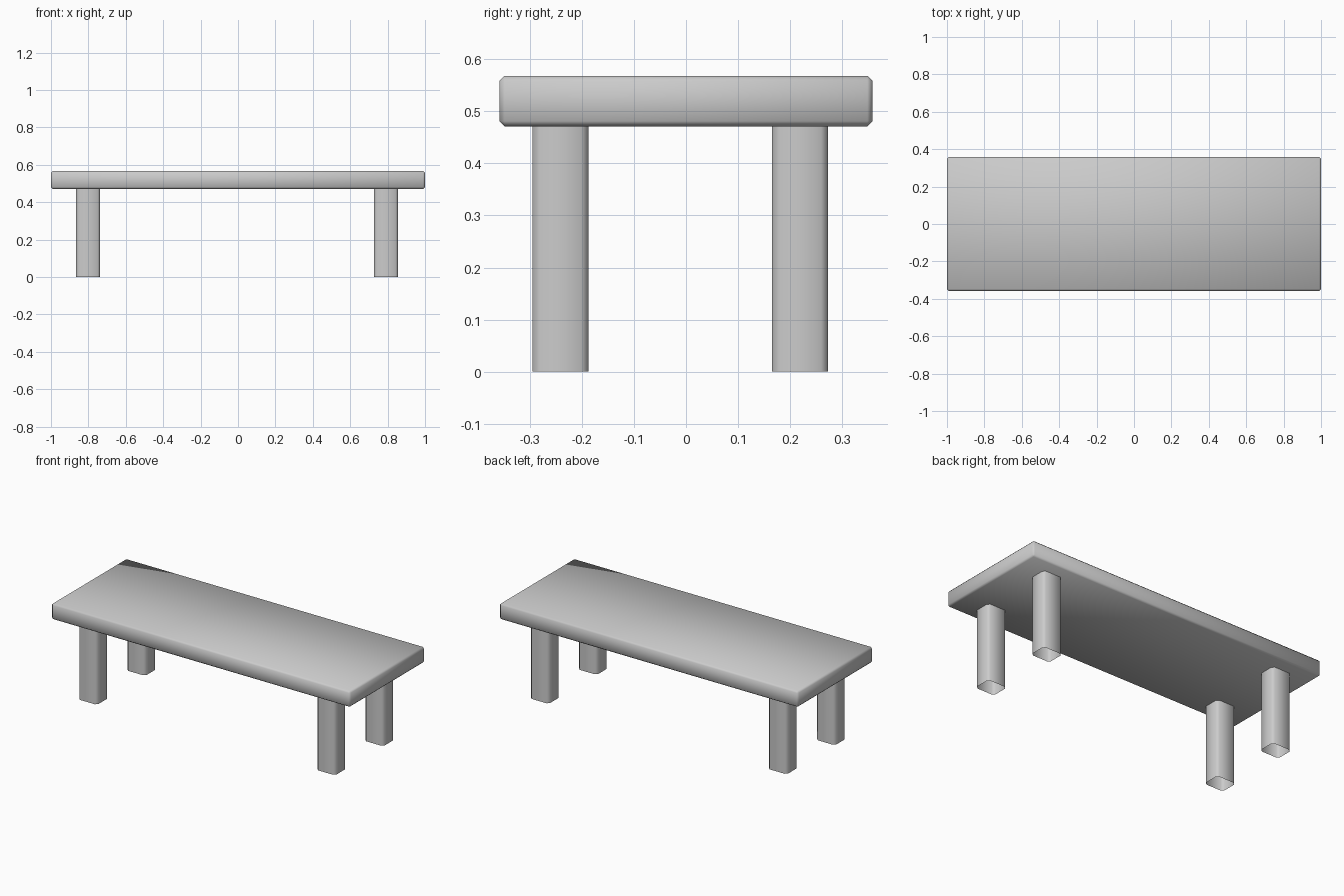
import bpy, bmesh, math

if "Cube" in bpy.data.objects:
    bpy.data.objects.remove(bpy.data.objects["Cube"])


def rounded_box(name, lo, hi, bevel, vertical_only=False, open_ends=False):
    """Box between two corners with chamfered edges, optionally an open tube."""
    bm = bmesh.new()
    bmesh.ops.create_cube(bm, size=1)
    for v in bm.verts:
        v.co = [l + (c + 0.5) * (h - l) for c, l, h in zip(v.co, lo, hi)]
    edges = [e for e in bm.edges
             if not vertical_only or abs(e.verts[0].co.z - e.verts[1].co.z) > 1e-4]
    bmesh.ops.bevel(bm, geom=edges, offset=bevel, segments=1, affect='EDGES')
    if open_ends:
        bm.normal_update()
        caps = [f for f in bm.faces if abs(f.normal.z) > 0.9]
        bmesh.ops.delete(bm, geom=caps, context='FACES')
    mesh = bpy.data.meshes.new(name)
    bm.to_mesh(mesh)
    bm.free()
    obj = bpy.data.objects.new(name, mesh)
    bpy.context.collection.objects.link(obj)
    bpy.ops.object.select_all(action='DESELECT')
    obj.select_set(True)
    bpy.context.view_layer.objects.active = obj
    bpy.ops.object.shade_smooth_by_angle(angle=math.radians(60))
    return obj


# Table top slab
rounded_box("table_top", (-1, -0.358, 0.471), (1, 0.358, 0.568), 0.01)

# Four hollow legs, open at the ends
for side, x in (("left", -0.801), ("right", 0.792)):
    for end, y in (("front", -0.241), ("back", 0.219)):
        rounded_box(f"{end}_{side}_leg",
                    (x - 0.064, y - 0.054, 0), (x + 0.064, y + 0.054, 0.472),
                    0.014, vertical_only=True, open_ends=True)
